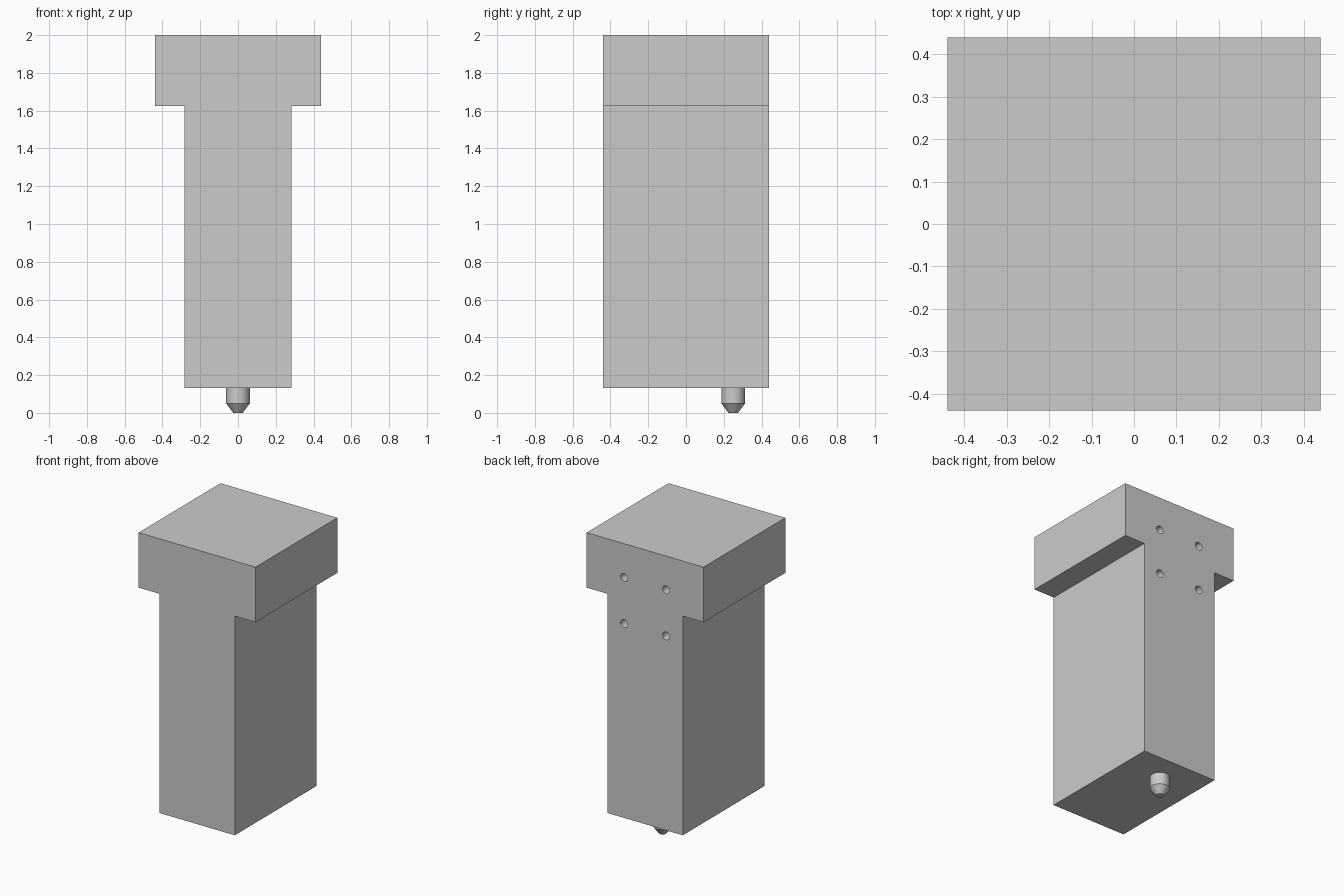
import bpy, bmesh, math
from mathutils import Matrix, Vector

cube = bpy.data.objects.get("Cube")
if cube:
    bpy.data.objects.remove(cube, do_unlink=True)

HALF = 0.44        # half width of head, half depth of everything
NECK = 0.284       # half width of body
BOTTOM, LEDGE, TOP = 0.132, 1.625, 2.0

grey = bpy.data.materials.new("light grey")
grey.use_nodes = True
grey.diffuse_color = (0.6, 0.6, 0.6, 1)
grey.node_tree.nodes["Principled BSDF"].inputs["Base Color"].default_value = grey.diffuse_color


def finish(bm, name):
    bmesh.ops.recalc_face_normals(bm, faces=bm.faces)
    mesh = bpy.data.meshes.new(name)
    bm.to_mesh(mesh)
    bm.free()
    mesh.materials.append(grey)
    obj = bpy.data.objects.new(name, mesh)
    bpy.context.collection.objects.link(obj)
    return obj


def smooth(obj):
    bpy.ops.object.select_all(action="DESELECT")
    obj.select_set(True)
    bpy.context.view_layer.objects.active = obj
    bpy.ops.object.shade_smooth_by_angle(angle=math.radians(30))


# T-shaped housing: half profile mirrored, then extruded front to back
right = [(NECK, BOTTOM), (NECK, LEDGE), (HALF, LEDGE), (HALF, TOP)]
outline = right + [(-x, z) for x, z in reversed(right)]
bm = bmesh.new()
face = bm.faces.new([bm.verts.new((x, -HALF, z)) for x, z in outline])
side = bmesh.ops.extrude_face_region(bm, geom=[face])["geom"]
bmesh.ops.translate(bm, vec=(0, 2 * HALF, 0),
                    verts=[v for v in side if isinstance(v, bmesh.types.BMVert)])
housing = finish(bm, "housing")

# Four mounting holes in the back
bm = bmesh.new()
for x in (-0.158, 0.158):
    for z in (1.455, 1.77):
        bmesh.ops.create_cone(
            bm, cap_ends=True, segments=24, radius1=0.027, radius2=0.027, depth=0.24,
            matrix=Matrix.Translation((x, HALF, z)) @ Matrix.Rotation(math.pi / 2, 4, "X"))
cutter = finish(bm, "hole_cutter")
cutter.hide_render = True
cut = housing.modifiers.new("mounting_holes", "BOOLEAN")
cut.operation, cut.solver, cut.object = "DIFFERENCE", "EXACT", cutter
bpy.context.view_layer.objects.active = housing
bpy.ops.object.modifier_apply(modifier=cut.name)
bpy.data.objects.remove(cutter, do_unlink=True)
smooth(housing)

# Nozzle: turned profile with a tapered tip
bm = bmesh.new()
profile = [(0, 0), (0.025, 0), (0.0625, 0.05), (0.0625, BOTTOM), (0, BOTTOM)]
verts = [bm.verts.new((r, 0, z)) for r, z in profile]
edges = [bm.edges.new(pair) for pair in zip(verts, verts[1:])]
bmesh.ops.spin(bm, geom=verts + edges, axis=(0, 0, 1), cent=(0, 0, 0),
               angle=math.tau, steps=32)
bmesh.ops.remove_doubles(bm, verts=bm.verts, dist=0.0001)
nozzle = finish(bm, "nozzle")
nozzle.location = Vector((0, 0.25, 0))
smooth(nozzle)
